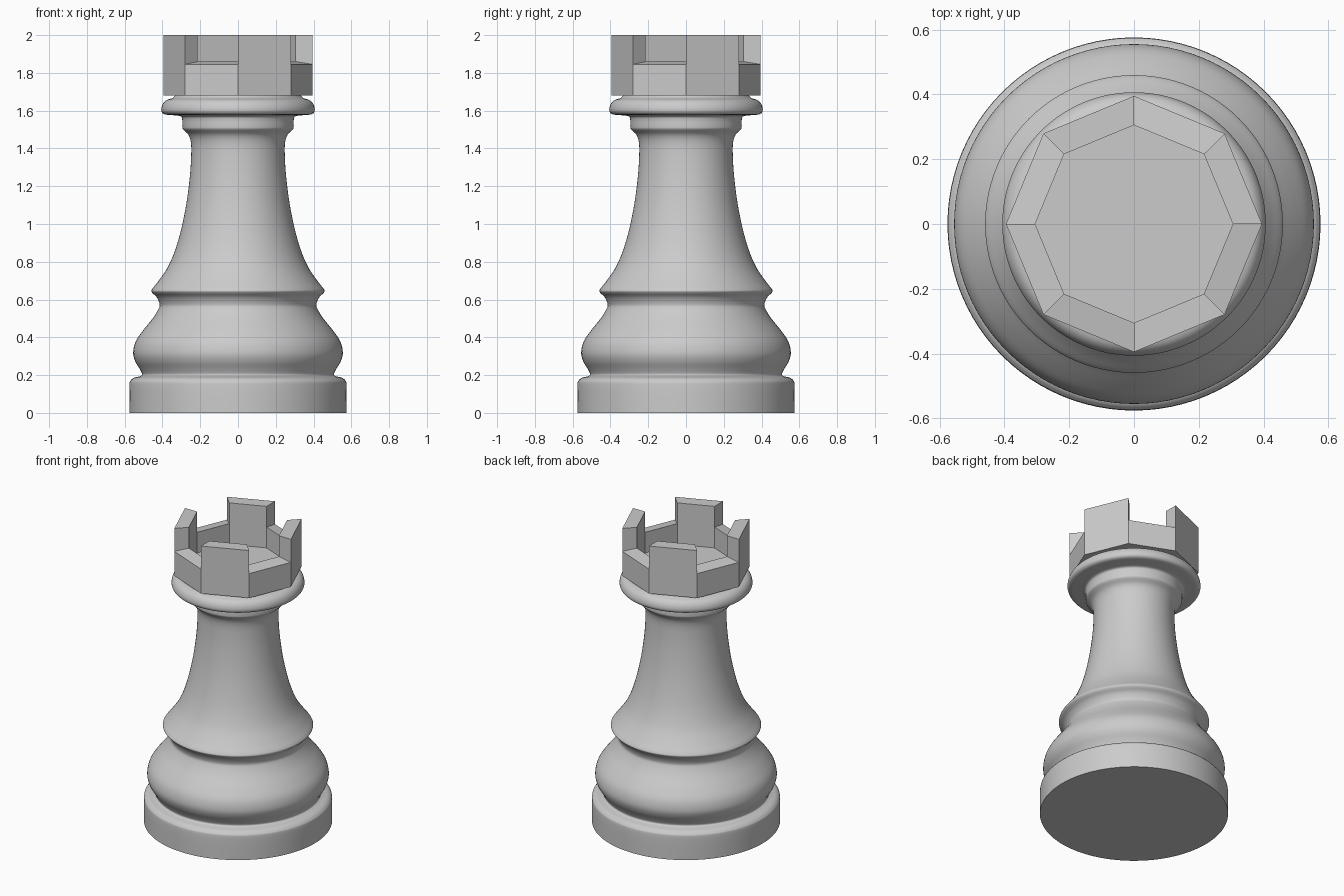
import bpy
import bmesh
import math
from mathutils import Vector

cube = bpy.data.objects.get("Cube")
if cube:
    bpy.data.objects.remove(cube, do_unlink=True)

# Single stone grey for the whole piece
grey = bpy.data.materials.new("stone_grey")
grey.use_nodes = True
grey.diffuse_color = (0.6, 0.6, 0.6, 1)
grey.node_tree.nodes["Principled BSDF"].inputs["Base Color"].default_value = (0.6, 0.6, 0.6, 1)


def make_object(name, bm):
    bmesh.ops.recalc_face_normals(bm, faces=bm.faces)
    mesh = bpy.data.meshes.new(name)
    bm.to_mesh(mesh)
    bm.free()
    mesh.materials.append(grey)
    obj = bpy.data.objects.new(name, mesh)
    bpy.context.collection.objects.link(obj)
    return obj


def smooth_path(points, steps=4):
    """Catmull-Rom curve through the profile points."""
    pts = [Vector(p) for p in points]
    pts = [pts[0]] + pts + [pts[-1]]
    path = []
    for a, b, c, d in zip(pts, pts[1:], pts[2:], pts[3:]):
        for k in range(steps):
            t = k / steps
            path.append(b + 0.5 * t * (c - a + t * (2 * a - 5 * b + 4 * c - d
                                                    + t * (3 * (b - c) + d - a))))
    return path + [pts[-1]]


def lathe(name, path, sides=96):
    """Revolve (radius, height) points around z; the end points lie on the axis."""
    bm = bmesh.new()
    verts = [bm.verts.new((r, 0, z)) for r, z in path]
    edges = [bm.edges.new(pair) for pair in zip(verts, verts[1:])]
    bmesh.ops.spin(bm, geom=verts + edges, cent=(0, 0, 0), axis=(0, 0, 1),
                   angle=math.tau, steps=sides, use_merge=True)
    bmesh.ops.remove_doubles(bm, verts=bm.verts, dist=0.0001)
    return make_object(name, bm)


# Turned body: foot, bulge, waist ring, tapering column and collar
foot = [(0.575, 0), (0.575, 0.145), (0.568, 0.172), (0.55, 0.186), (0.52, 0.194), (0.508, 0.204)]
bulge = [(0.522, 0.235), (0.545, 0.275), (0.555, 0.32), (0.541, 0.38), (0.5, 0.44),
         (0.452, 0.5), (0.421, 0.55), (0.415, 0.575)]
ring = [(0.43, 0.612), (0.456, 0.638), (0.455, 0.655), (0.42, 0.7)]
column = [(0.37, 0.775), (0.33, 0.87), (0.299, 0.98), (0.273, 1.11), (0.255, 1.25),
          (0.248, 1.36), (0.249, 1.43), (0.262, 1.472), (0.29, 1.5)]
collar = [(0.295, 1.515), (0.295, 1.55), (0.303, 1.57), (0.345, 1.576), (0.39, 1.581),
          (0.406, 1.6), (0.4, 1.632), (0.38, 1.655), (0.345, 1.668), (0.33, 1.685)]
outline = smooth_path(foot + bulge + ring + column + collar)
body = lathe("turned_body", [Vector((0, 0))] + outline + [Vector((0, 1.685))])

bpy.ops.object.select_all(action="DESELECT")
body.select_set(True)
bpy.context.view_layer.objects.active = body
bpy.ops.object.shade_smooth_by_angle(angle=math.radians(40))

# Octagonal crown: alternate wall sections stand tall
SIDES = 8
bm = bmesh.new()


def octagon(radius, z):
    return [bm.verts.new((radius * math.cos(math.tau * i / SIDES),
                          radius * math.sin(math.tau * i / SIDES), z)) for i in range(SIDES)]


outer = [octagon(0.395, z) for z in (1.68, 1.845, 2)]
inner = [octagon(0.305, z) for z in (1.72, 1.86, 2)]
bm.faces.new(outer[0])
bm.faces.new(inner[0])
for i in range(SIDES):
    j = (i + 1) % SIDES
    top = 2 if i % 2 == 0 else 1
    for wall in (outer, inner):
        for k in range(top):
            bm.faces.new((wall[k][i], wall[k][j], wall[k + 1][j], wall[k + 1][i]))
    bm.faces.new((outer[top][i], outer[top][j], inner[top][j], inner[top][i]))
    # End face where a tall section meets a low one
    bm.faces.new((outer[1][i], outer[2][i], inner[2][i], inner[1][i]))
bmesh.ops.dissolve_limit(bm, angle_limit=0.01, verts=bm.verts, edges=bm.edges)
make_object("battlement_crown", bm)
